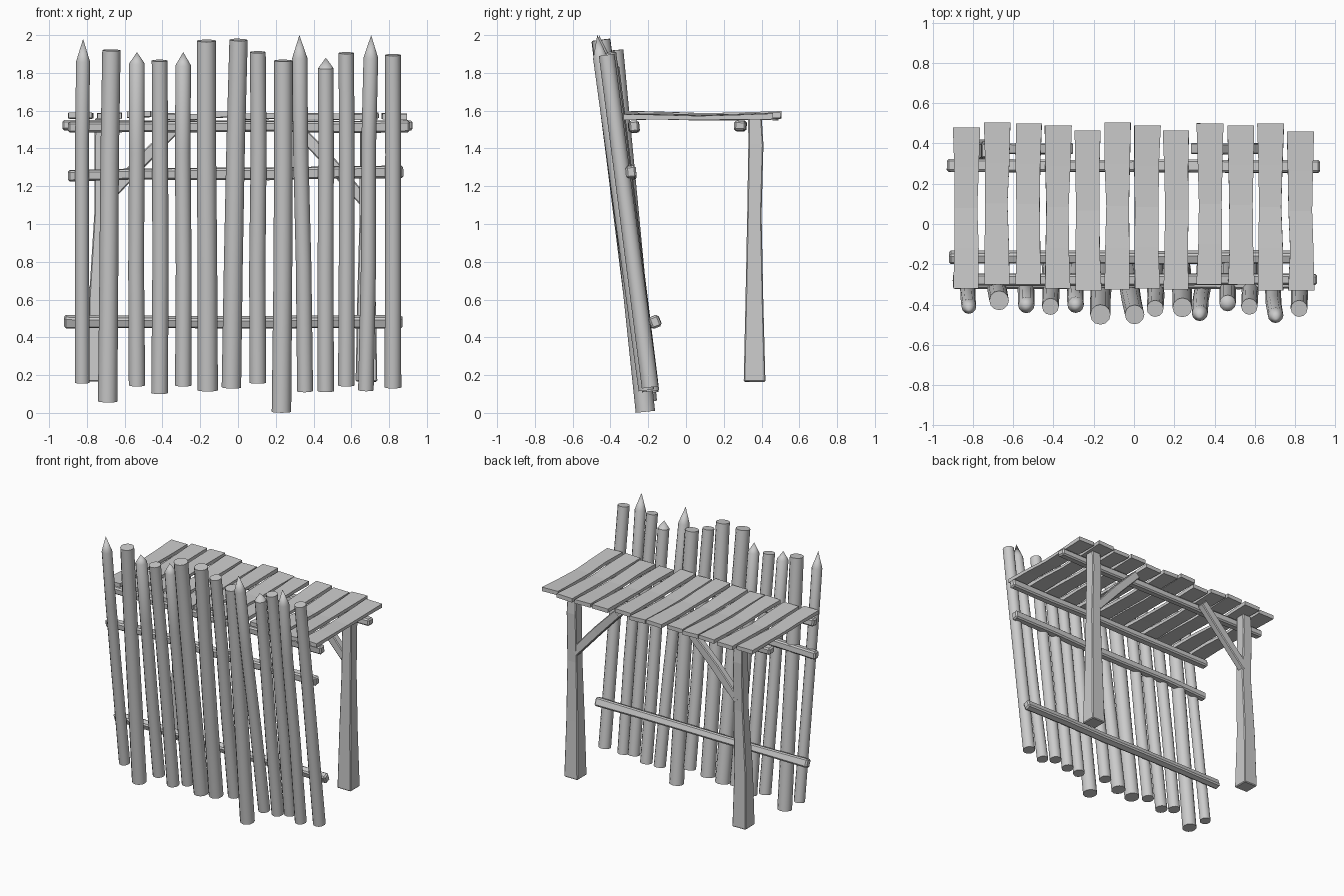
import bpy, bmesh, math, random
from mathutils import Vector

if "Cube" in bpy.data.objects:
    bpy.data.objects.remove(bpy.data.objects["Cube"])

random.seed(4)
SQUARE = [(-1, -1), (1, -1), (1, 1), (-1, 1)]
ROUND = [(math.cos(i * math.tau / 12), math.sin(i * math.tau / 12)) for i in range(12)]


def jit(a):
    return random.uniform(-a, a)


def loft(name, pts, sizes, profile, up=(0, 0, 1), bevel=0, smooth=False):
    """Sweep a profile through points; rings are square to the overall axis."""
    pts = [Vector(p) for p in pts]
    axis = (pts[-1] - pts[0]).normalized()
    side = axis.cross(Vector(up)).normalized()
    top = side.cross(axis)
    bm = bmesh.new()
    rings = [[bm.verts.new(p + side * u * w / 2 + top * v * h / 2) for u, v in profile]
             for p, (w, h) in zip(pts, sizes)]
    n = len(profile)
    for a, b in zip(rings, rings[1:]):
        for i in range(n):
            j = (i + 1) % n
            bm.faces.new((a[i], a[j], b[j], b[i]))
    bm.faces.new(rings[0])
    bm.faces.new(rings[-1])
    bmesh.ops.remove_doubles(bm, verts=bm.verts, dist=1e-5)
    bmesh.ops.recalc_face_normals(bm, faces=bm.faces)
    me = bpy.data.meshes.new(name)
    bm.to_mesh(me)
    bm.free()
    ob = bpy.data.objects.new(name, me)
    bpy.context.collection.objects.link(ob)
    if bevel:
        m = ob.modifiers.new("worn_edges", 'BEVEL')
        m.width, m.segments, m.limit_method = bevel, 1, 'ANGLE'
        m.angle_limit = math.radians(40)
    if smooth:
        bpy.context.view_layer.objects.active = ob
        ob.select_set(True)
        bpy.ops.object.shade_smooth_by_angle(angle=math.radians(35))
        ob.select_set(False)
    return ob


# Leaning palisade stakes: x bottom, x top, z bottom, z top, y bottom, y top, radius, point length
stakes = [
    (-.825, -.82, .16, 1.98, -.19, -.425, .038, .12),
    (-.69, -.67, .06, 1.92, -.205, -.38, .05, 0),
    (-.535, -.535, .145, 1.91, -.19, -.41, .042, .06),
    (-.415, -.415, .105, 1.865, -.19, -.41, .043, 0),
    (-.29, -.29, .145, 1.91, -.19, -.41, .042, .07),
    (-.16, -.167, .12, 1.97, -.215, -.45, .052, 0),
    (-.035, .003, .135, 1.975, -.215, -.45, .05, 0),
    (.105, .105, .16, 1.91, -.195, -.42, .043, 0),
    (.23, .24, .006, 1.865, -.215, -.415, .05, 0),
    (.355, .325, .115, 2.0, -.19, -.46, .041, .12),
    (.465, .465, .115, 1.88, -.185, -.40, .042, .055),
    (.573, .573, .145, 1.905, -.19, -.41, .042, 0),
    (.677, .705, .12, 2.0, -.21, -.47, .04, .12),
    (.82, .82, .135, 1.895, -.19, -.42, .043, 0),
]
for i, (xb, xt, zb, zt, yb, yt, r, tip) in enumerate(stakes):
    a, b = Vector((xb, yb, zb)), Vector((xt, yt, zt))
    shoulder = 1 - tip / (zt - zb)
    ts = [0, .35, .7, shoulder] + ([1] if tip else [])
    pts = [a.lerp(b, t) for t in ts]
    for p in pts[1:3]:
        p.x += jit(.005)
    sizes = [(2 * r * k, 2 * r * k) for k in (1.03, 1, .98, .97, 0)][:len(ts)]
    loft(f"stake_{i + 1}", pts, sizes, ROUND, up=(0, 1, 0), smooth=True)

# Walkway planks: x left edge, y front, y back
planks = [(-.90, -.32, .48), (-.745, -.30, .505), (-.59, -.30, .50), (-.445, -.32, .49),
          (-.295, -.33, .465), (-.145, -.325, .505), (0, -.32, .49), (.145, -.325, .465),
          (.31, -.30, .50), (.465, -.30, .49), (.61, -.33, .50), (.765, -.33, .46)]
for i, (x, y0, y1) in enumerate(planks):
    z = 1.57 + random.uniform(-.004, .01)
    tilt, lift = jit(.006), (0, -.001, -.006, -.002, .002)
    pts, sizes = [], []
    for k in range(5):
        t = k / 4
        pts.append((x + .065 + jit(.004), y0 + (y1 - y0) * t, z + lift[k] + tilt * (t - .5)))
        w = (.128, .118, .114, .122, .132)[k] + jit(.004)
        sizes.append((w, (.03, .024, .022, .024, .03)[k]))
    loft(f"plank_{i + 1}", pts, sizes, SQUARE, up=(jit(.04), 0, 1))

# Horizontal beams and rails: x left, x right, y, z left, z right, width, height, up vector
rails = [("back_beam", -.93, .925, .288, 1.522, 1.518, .06, .055, (0, .05, 1)),
         ("front_beam", -.90, .91, -.275, 1.515, 1.515, .055, .058, (0, -.1, 1)),
         ("upper_rail", -.90, .875, -.292, 1.258, 1.275, .055, .06, (0, -.1, 1)),
         ("lower_rail", -.92, .87, -.165, .48, .485, .055, .06, (0, -.4, 1))]
for name, x0, x1, y, z0, z1, w, h, up in rails:
    pts, sizes = [], []
    for k in range(6):
        t = k / 5
        pts.append((x0 + (x1 - x0) * t, y + jit(.003), z0 + (z1 - z0) * t + jit(.004)))
        sizes.append((w + jit(.004), h + jit(.005)))
    loft(name, pts, sizes, SQUARE, up=up, bevel=.01)

# Tapered rear posts, each with a diagonal brace to the deck
for side, xb, xt, foot, head in (("left", -.74, -.72, (-.71, 1.12), (-.32, 1.52)),
                                 ("right", .68, .685, (.67, 1.12), (.30, 1.52))):
    loft(f"{side}_post",
         [(xb, .363, .165), (xb, .362, .6), (xt, .362, 1.05), (xt, .37, 1.42), (xt, .365, 1.56)],
         [(.115, .115), (.098, .094), (.082, .076), (.08, .08), (.075, .072)],
         SQUARE, up=(0, 1, 0), bevel=.006)
    mid = [(p + q) / 2 for p, q in zip(foot, head)]
    loft(f"{side}_brace",
         [(foot[0], .375, foot[1]), (mid[0], .372, mid[1] + .008), (head[0], .375, head[1])],
         [(.06, .055), (.066, .052), (.06, .055)], SQUARE, up=(0, 1, 0), bevel=.006)
